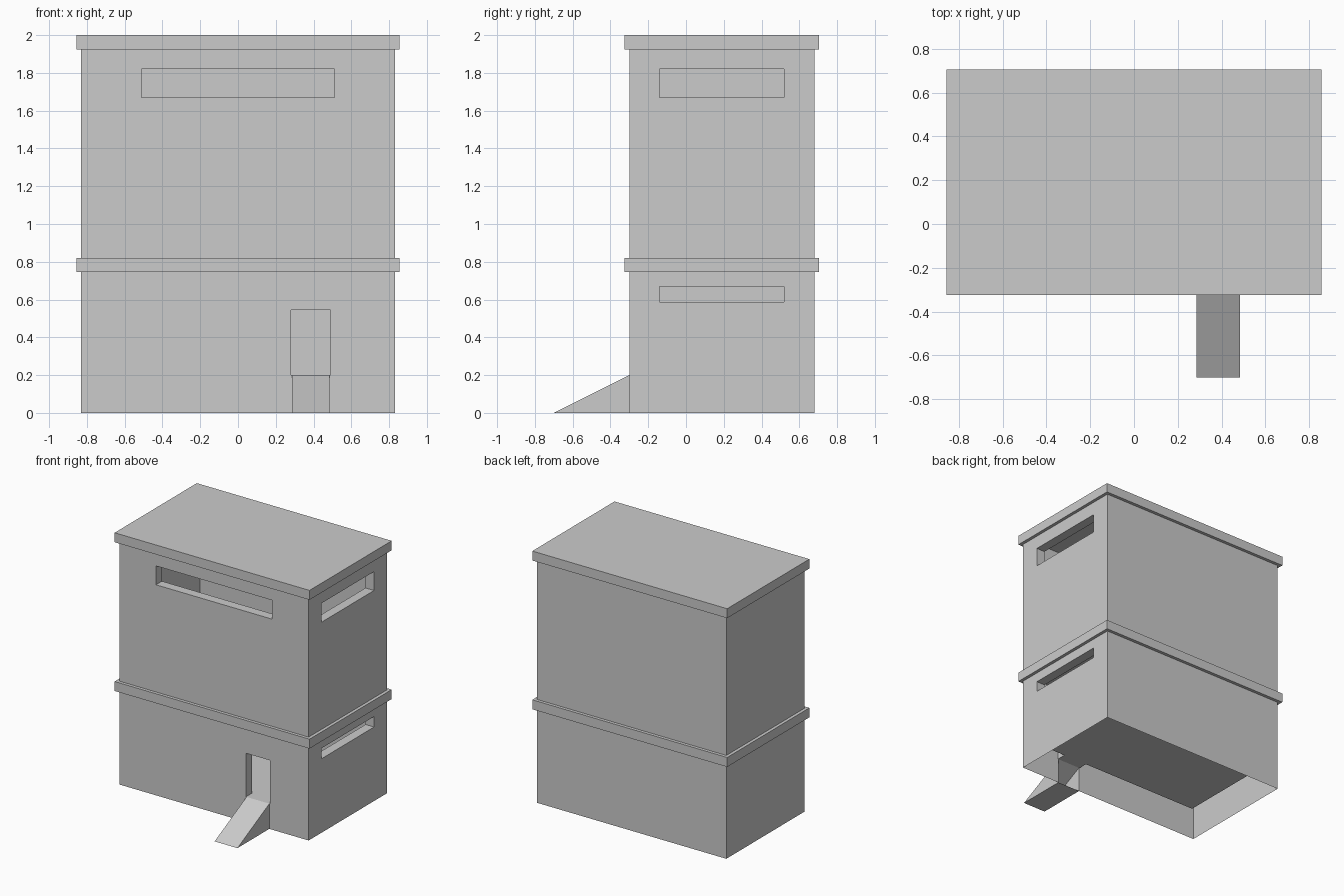
import bpy, bmesh

if "Cube" in bpy.data.objects:
    bpy.data.objects.remove(bpy.data.objects["Cube"])

T = 0.075                        # wall thickness
X, Y0, Y1 = 0.83, -0.30, 0.68    # outer wall limits


def mesh_object(name, verts, faces):
    mesh = bpy.data.meshes.new(name)
    mesh.from_pydata(verts, [], faces)
    bm = bmesh.new()
    bm.from_mesh(mesh)
    bmesh.ops.recalc_face_normals(bm, faces=bm.faces)
    bm.to_mesh(mesh)
    bm.free()
    ob = bpy.data.objects.new(name, mesh)
    bpy.context.collection.objects.link(ob)
    return ob


def prism(name, x0, x1, profile):
    """Extrude a (y, z) profile along x."""
    n = len(profile)
    verts = [(x, y, z) for x in (x0, x1) for y, z in profile]
    faces = [tuple(range(n)), tuple(range(n, 2 * n))]
    faces += [(i, (i + 1) % n, n + (i + 1) % n, n + i) for i in range(n)]
    return mesh_object(name, verts, faces)


def box(name, x0, x1, y0, y1, z0, z1):
    return prism(name, x0, x1, [(y0, z0), (y1, z0), (y1, z1), (y0, z1)])


def combine(ob, other, operation):
    mod = ob.modifiers.new("cut", 'BOOLEAN')
    mod.operation = operation
    mod.solver = 'EXACT'
    mod.object = other
    bpy.context.view_layer.update()
    dg = bpy.context.evaluated_depsgraph_get()
    mesh = bpy.data.meshes.new_from_object(ob.evaluated_get(dg))
    ob.modifiers.clear()
    ob.data = mesh
    bpy.data.objects.remove(other)


def walls(name, z0, z1, room0, room1, openings, additions=()):
    """Hollow storey with openings; its flat rims at z0 and z1 are left open."""
    ob = box(name, -X, X, Y0, Y1, z0, z1)
    for part in additions:
        combine(ob, part, 'UNION')
    combine(ob, box("room", -X + T, X - T, Y0 + T, Y1 - T, room0, room1), 'DIFFERENCE')
    for o in openings:
        combine(ob, box("opening", *o), 'DIFFERENCE')
    bm = bmesh.new()
    bm.from_mesh(ob.data)
    rims = [f for f in bm.faces
            if any(all(abs(v.co.z - z) < 1e-4 for v in f.verts) for z in (z0, z1))]
    bmesh.ops.delete(bm, geom=rims, context='FACES')
    bm.to_mesh(ob.data)
    bm.free()
    return ob


# Lower storey: raised floor, doorway with ramp, low slit on the right
ramp = prism("ramp", 0.285, 0.485, [(-0.70, 0), (Y0, 0.2), (-0.26, 0.2), (-0.26, 0)])
walls("lower_walls", 0, 0.745, 0.2, 0.9,
      [(0.28, 0.49, -0.4, -0.15, 0.2, 0.545),
       (0.7, 0.9, -0.14, 0.52, 0.587, 0.67)],
      [ramp])

# Underside of the ramp
mesh_object("ramp_base", [(0.285, -0.70, 0), (0.285, Y0, 0), (0.485, Y0, 0), (0.485, -0.70, 0)],
            [(0, 1, 2, 3)])

# Upper storey: wide slits at the front and right
walls("upper_walls", 0.82, 1.925, 0.7, 2.1,
      [(-0.51, 0.51, -0.4, -0.15, 1.67, 1.82),
       (0.7, 0.9, -0.14, 0.52, 1.67, 1.82)])

# Overhanging slabs: middle floor and roof
for name, z in (("middle_slab", 0.745), ("roof_slab", 1.925)):
    box(name, -0.855, 0.855, -0.325, 0.705, z, z + 0.075)
